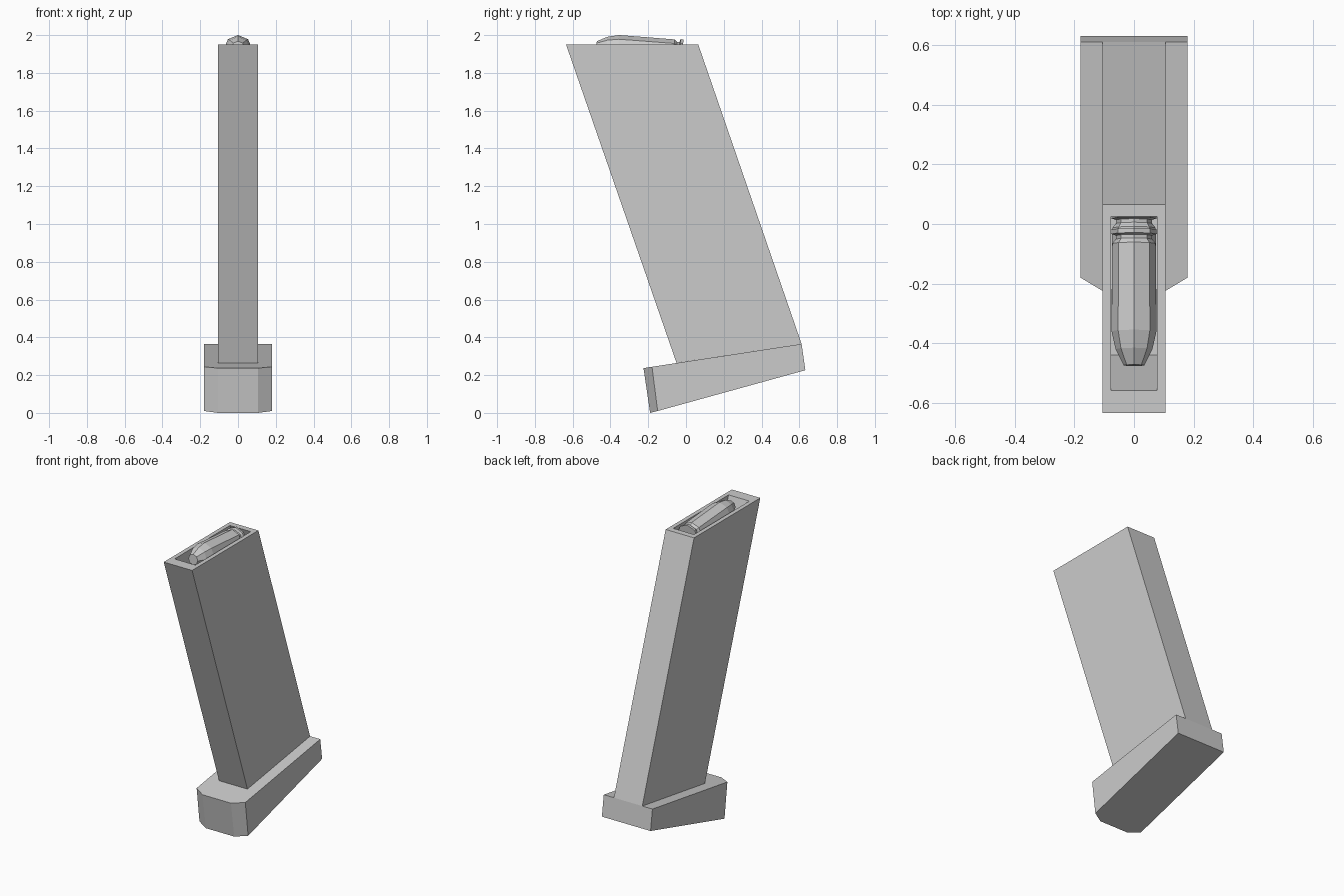
import bpy, bmesh, math
from mathutils import Vector, Matrix

if "Cube" in bpy.data.objects:
    bpy.data.objects.remove(bpy.data.objects["Cube"])


def finish(name, bm):
    bmesh.ops.recalc_face_normals(bm, faces=bm.faces[:])
    me = bpy.data.meshes.new(name)
    bm.to_mesh(me)
    bm.free()
    ob = bpy.data.objects.new(name, me)
    bpy.context.collection.objects.link(ob)
    return ob


def bridge(bm, rings):
    """Skin a list of equal-length vertex rings and cap both ends."""
    loops = [[bm.verts.new(p) for p in ring] for ring in rings]
    n = len(loops[0])
    for a, b in zip(loops, loops[1:]):
        for i in range(n):
            j = (i + 1) % n
            bm.faces.new((a[i], a[j], b[j], b[i]))
    return bm.faces.new(loops[0]), bm.faces.new(loops[-1])


def mirrored(half):
    """Close a half outline (x > 0) by mirroring it across x = 0."""
    return half + [(-x, y, z) for x, y, z in reversed(half)]


# Slanted box body, with the pocket continuing down along the slant
W, TOP, LEAN = 0.105, 1.95, 0.344
bm = bmesh.new()
bridge(bm, [
    mirrored([(W, -0.05, 0.264), (W, 0.612, 0.365)]),
    mirrored([(W, -0.635, TOP), (W, 0.065, TOP)]),
    mirrored([(0.077, -0.56, TOP), (0.077, 0.025, TOP)]),
    mirrored([(0.077, -0.56 + 0.35 * LEAN, TOP - 0.35),
              (0.077, 0.025 + 0.35 * LEAN, TOP - 0.35)]),
])
finish("magazine_body", bm)

# Wedge base plate with chamfered front corners
bm = bmesh.new()
bridge(bm, [
    mirrored([(W, -0.19, 0.0), (0.18, -0.15, 0.01), (0.18, 0.632, 0.226)]),
    mirrored([(W, -0.225, 0.237), (0.18, -0.18, 0.244), (0.18, 0.612, 0.365)]),
])
finish("base_plate", bm)

# Eight-sided cartridges: (distance along axis, radius)
PROFILE = [(-0.115, 0.035), (-0.06, 0.062), (0.0, 0.0755), (0.295, 0.073),
           (0.31, 0.061), (0.322, 0.061), (0.327, 0.0765), (0.342, 0.0765)]


def cartridge(name, drop):
    bm = bmesh.new()
    place = (Matrix.Translation((0, -0.36 + drop * LEAN, 1.925 - drop))
             @ Matrix.Rotation(-0.07, 4, 'X'))
    bridge(bm, [[place @ Vector((r * math.sin(k * math.pi / 4), t,
                                 r * math.cos(k * math.pi / 4)))
                 for k in range(8)] for t, r in PROFILE])
    finish(name, bm)


for i, name in enumerate(("top_cartridge", "second_cartridge")):
    cartridge(name, 0.153 * i)
